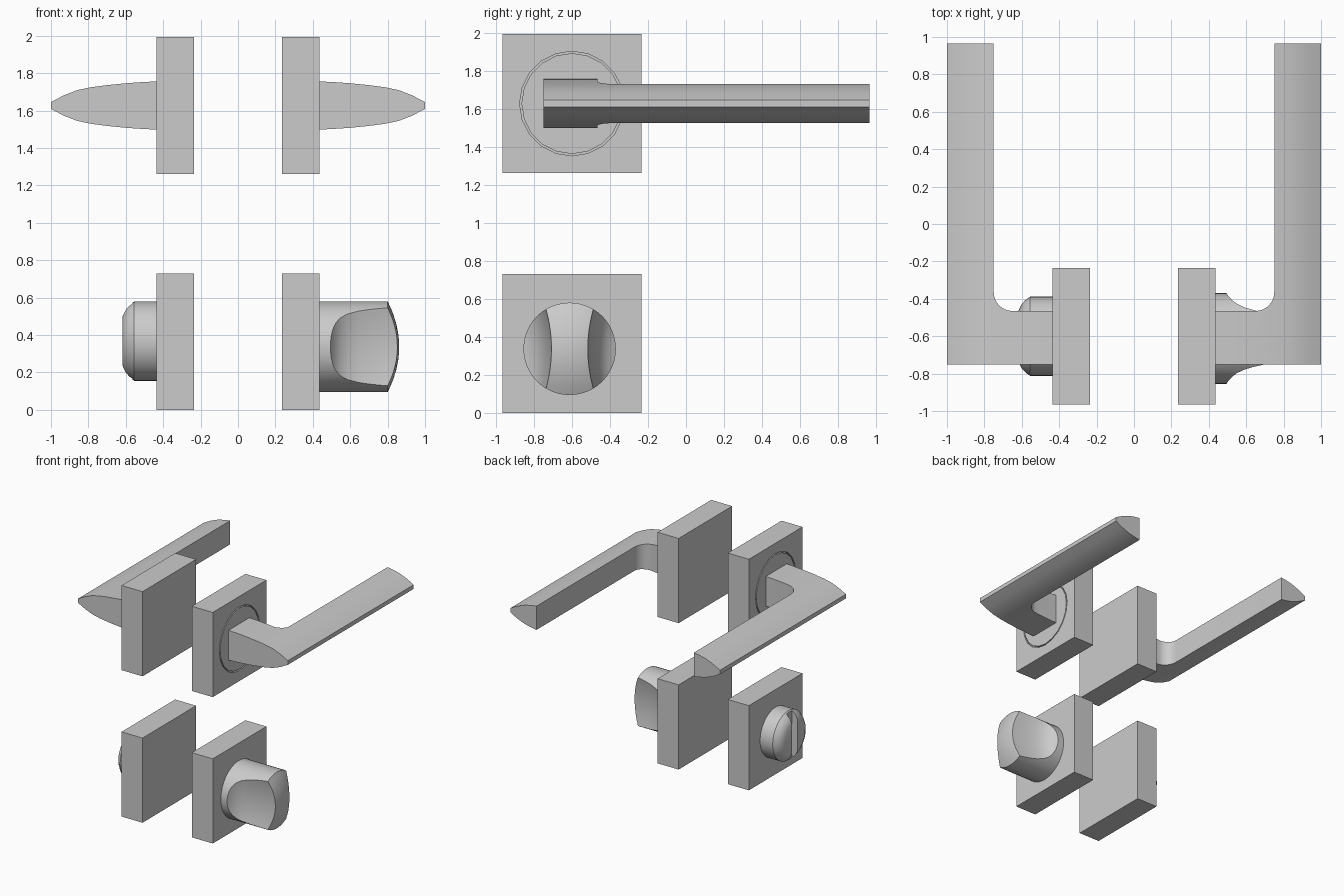
import bpy, bmesh
from math import sin, cos, pi, radians

if "Cube" in bpy.data.objects:
    bpy.data.objects.remove(bpy.data.objects["Cube"])


def loft(name, sections):
    """Solid skinned through equal-length loops of points, capped at both ends."""
    bm = bmesh.new()
    loops = [[bm.verts.new(p) for p in s] for s in sections]
    n = len(loops[0])
    for a, b in zip(loops, loops[1:]):
        for i in range(n):
            j = (i + 1) % n
            bm.faces.new((a[i], a[j], b[j], b[i]))
    bm.faces.new(loops[0])
    bm.faces.new(loops[-1])
    bmesh.ops.recalc_face_normals(bm, faces=bm.faces)
    me = bpy.data.meshes.new(name)
    bm.to_mesh(me)
    bm.free()
    ob = bpy.data.objects.new(name, me)
    bpy.context.collection.objects.link(ob)
    return ob


def box(name, x0, x1, y0, y1, z0, z1):
    return loft(name, [[(x, y0, z0), (x, y1, z0), (x, y1, z1), (x, y0, z1)]
                       for x in (x0, x1)])


def turned(name, profile, y, z, n=48):
    """Round part about an x axis; profile is (x, radius)."""
    return loft(name, [[(x, y + r * cos(2 * pi * i / n), z + r * sin(2 * pi * i / n))
                        for i in range(n)] for x, r in profile])


def boolean(ob, cutter, op='DIFFERENCE'):
    m = ob.modifiers.new('cut', 'BOOLEAN')
    m.operation, m.object, m.solver = op, cutter, 'EXACT'
    bpy.context.view_layer.objects.active = ob
    bpy.ops.object.modifier_apply(modifier=m.name)
    bpy.data.objects.remove(cutter)


def smooth(ob, angle=25):
    bpy.ops.object.select_all(action='DESELECT')
    ob.select_set(True)
    bpy.context.view_layer.objects.active = ob
    bpy.ops.object.shade_smooth_by_angle(angle=radians(angle))


YC, ZH = -0.6, 1.627

# lever plan (x, y) with the inner fillet, and its lens-shaped section (x, half height)
plan = [(0.42, -0.75), (1.05, -0.75), (1.05, 0.965), (0.75, 0.965)]
plan += [(0.65 + 0.1 * cos(a), -0.365 - 0.1 * sin(a))
         for a in [pi / 2 * i / 8 for i in range(9)]]
plan += [(0.42, -0.465)]
lens = [(0.40, 0.13), (0.50, 0.126), (0.60, 0.119), (0.70, 0.109), (0.79, 0.097),
        (0.86, 0.082), (0.93, 0.055), (1.0, 0.018)]
section = [(x, ZH + h) for x, h in lens] + [(x, ZH - h) for x, h in reversed(lens)]

for s, side in ((1, 'right'), (-1, 'left')):
    # square plates
    handle_plate = box(side + '_handle_plate', s * 0.235, s * 0.435, -0.965, -0.235, 1.262, 1.992)
    box(side + '_lock_plate', s * 0.235, s * 0.435, -0.965, -0.235, 0, 0.73)

    # round rosette set in the handle plate with a thin gap
    boolean(handle_plate, turned('recess', [(s * 0.415, 0.275), (s * 0.5, 0.275)], YC, ZH, 20))
    turned(side + '_rosette', [(s * 0.40, 0.265), (s * 0.435, 0.265)], YC, ZH, 20)

    # lever handle
    lever = loft(side + '_lever', [[(s * x, y, z) for x, y in plan] for z in (1.4, 1.9)])
    boolean(lever, loft('lens', [[(s * x, y, z) for x, z in section] for y in (-1, 1.2)]),
            'INTERSECT')
    smooth(lever)

# thumb turn with domed end and a finger scoop on each side
KY, KZ, R = -0.612, 0.337, 0.243
knob = turned('thumb_turn', [(0.42, R), (0.80, R)] +
              [(0.80 + 0.062 * (1 - t * t), R * t) for t in (0.85, 0.7, 0.5, 0.3, 0.1)], KY, KZ)
scoop = [(0.49, 0.25), (0.505, 0.222), (0.525, 0.195), (0.55, 0.172), (0.59, 0.149),
         (0.64, 0.132), (0.70, 0.117), (0.78, 0.103), (0.95, 0.085), (0.95, 0.4), (0.49, 0.4)]
for s in (1, -1):
    boolean(knob, loft('scoop', [
        [(x, KY + s * (d + 0.54 * dz * dz), KZ + dz) for x, d in scoop]
        for dz in [-0.3 + 0.05 * i for i in range(13)]]))
smooth(knob, 28)

# emergency release: low dome with a vertical coin slot
release = turned('coin_release', [(-0.42, 0.212), (-0.555, 0.212), (-0.58, 0.194),
                                  (-0.60, 0.173), (-0.617, 0.138)], YC, 0.367)
boolean(release, box('slot', -0.7, -0.565, YC - 0.04, YC + 0.04, 0, 0.8))
smooth(release, 28)
